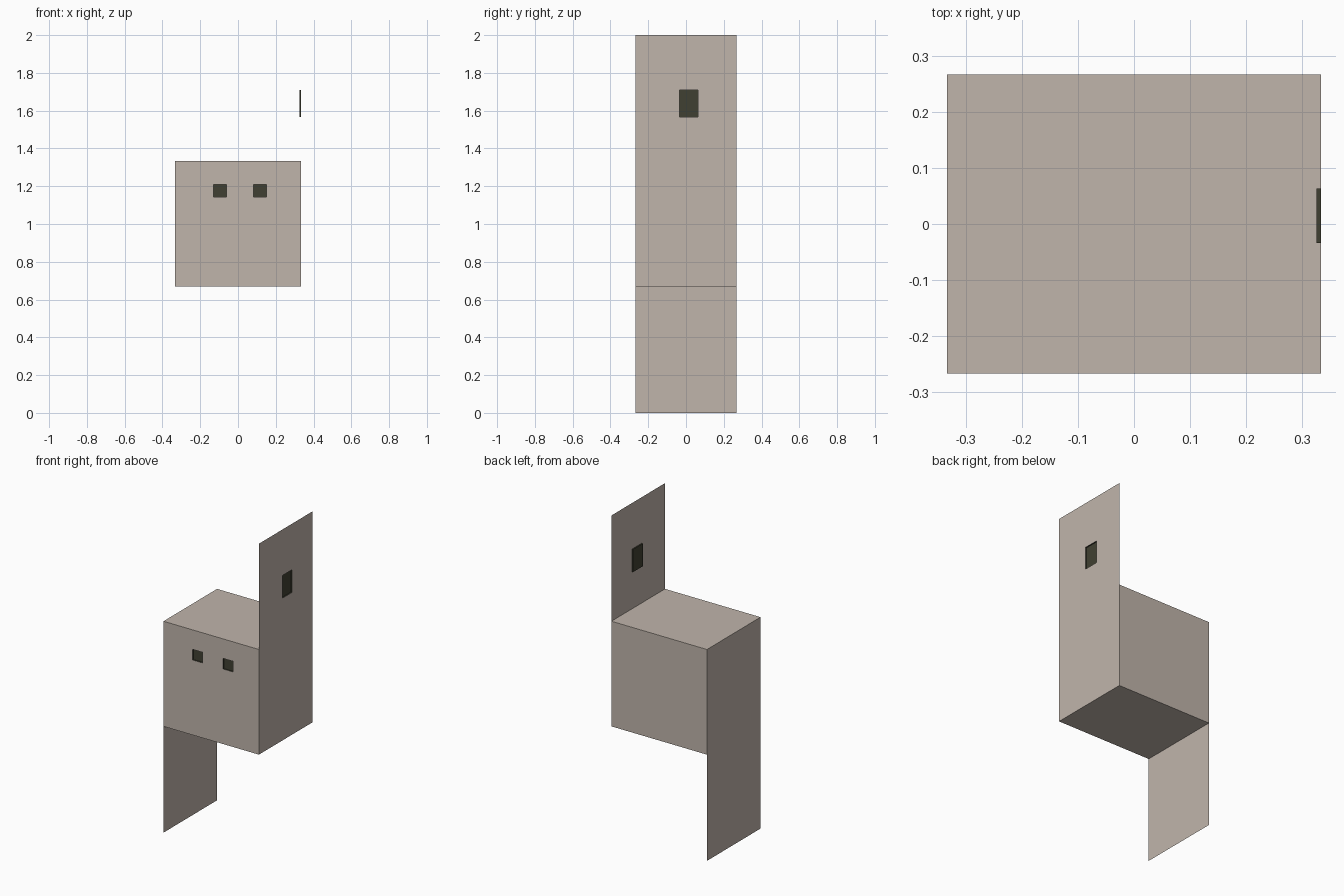
import bpy
from mathutils import Vector

if "Cube" in bpy.data.objects:
    bpy.data.objects.remove(bpy.data.objects["Cube"])

X, Y, LOW, HIGH, TOP = 0.333, 0.267, 0.67, 1.333, 2.0
DEPTH = 0.008


def material(name, rgb):
    m = bpy.data.materials.new(name)
    lin = [(c / 255 / 12.92) if c < 11 else ((c / 255 + 0.055) / 1.055) ** 2.4 for c in rgb]
    m.diffuse_color = (*lin, 1)
    m.use_nodes = True
    m.node_tree.nodes["Principled BSDF"].inputs["Base Color"].default_value = m.diffuse_color
    return m


TAN = material("warm grey", (192, 181, 171))
DARK = material("dark olive", (64, 64, 50))


def panel(name, place, u, v, holes=()):
    """Flat sheet with rectangular recesses; place(u, v, depth) gives the point."""
    verts, faces, mats = [], [], []

    def quad(points, mat):
        start = len(verts)
        verts.extend(place(*p) for p in points)
        faces.append(range(start, start + 4))
        mats.append(mat)

    us = sorted({*u, *(c for h in holes for c in h[:2])})
    vs = sorted({*v, *(c for h in holes for c in h[2:])})
    for a, b in zip(us, us[1:]):
        for c, d in zip(vs, vs[1:]):
            ring = [(a, c), (b, c), (b, d), (a, d)]
            if (a, b, c, d) in holes:
                quad([(*p, DEPTH) for p in ring], 1)
                for p, q in zip(ring, ring[1:] + ring[:1]):
                    quad([(*p, 0), (*q, 0), (*q, DEPTH), (*p, DEPTH)], 1)
            else:
                quad([(*p, 0) for p in ring], 0)
    me = bpy.data.meshes.new(name)
    me.from_pydata(verts, [], faces)
    me.materials.append(TAN)
    me.materials.append(DARK)
    me.polygons.foreach_set("material_index", mats)
    me.update()
    ob = bpy.data.objects.new(name, me)
    bpy.context.collection.objects.link(ob)
    return ob


# Front wall with two small recessed windows
panel("front_wall", lambda u, v, d: Vector((u, -Y + d, v)), (-X, X), (LOW, HIGH),
      [(-0.13, -0.061, 1.143, 1.21), (0.082, 0.151, 1.143, 1.21)])
# Back wall, roof and floor of the box
panel("back_wall", lambda u, v, d: Vector((-u, Y - d, v)), (-X, X), (LOW, HIGH))
panel("roof", lambda u, v, d: Vector((u, v, HIGH - d)), (-X, X), (-Y, Y))
panel("floor", lambda u, v, d: Vector((-u, v, LOW + d)), (-X, X), (-Y, Y))
# Right wall rises above the box and has a recessed window
panel("right_wall", lambda u, v, d: Vector((X - d, u, v)), (-Y, Y), (LOW, TOP),
      [(-0.034, 0.063, 1.567, 1.71)])
# Left wall drops below the box to the ground
panel("left_wall", lambda u, v, d: Vector((-X + d, -u, v)), (-Y, Y), (0, HIGH))
